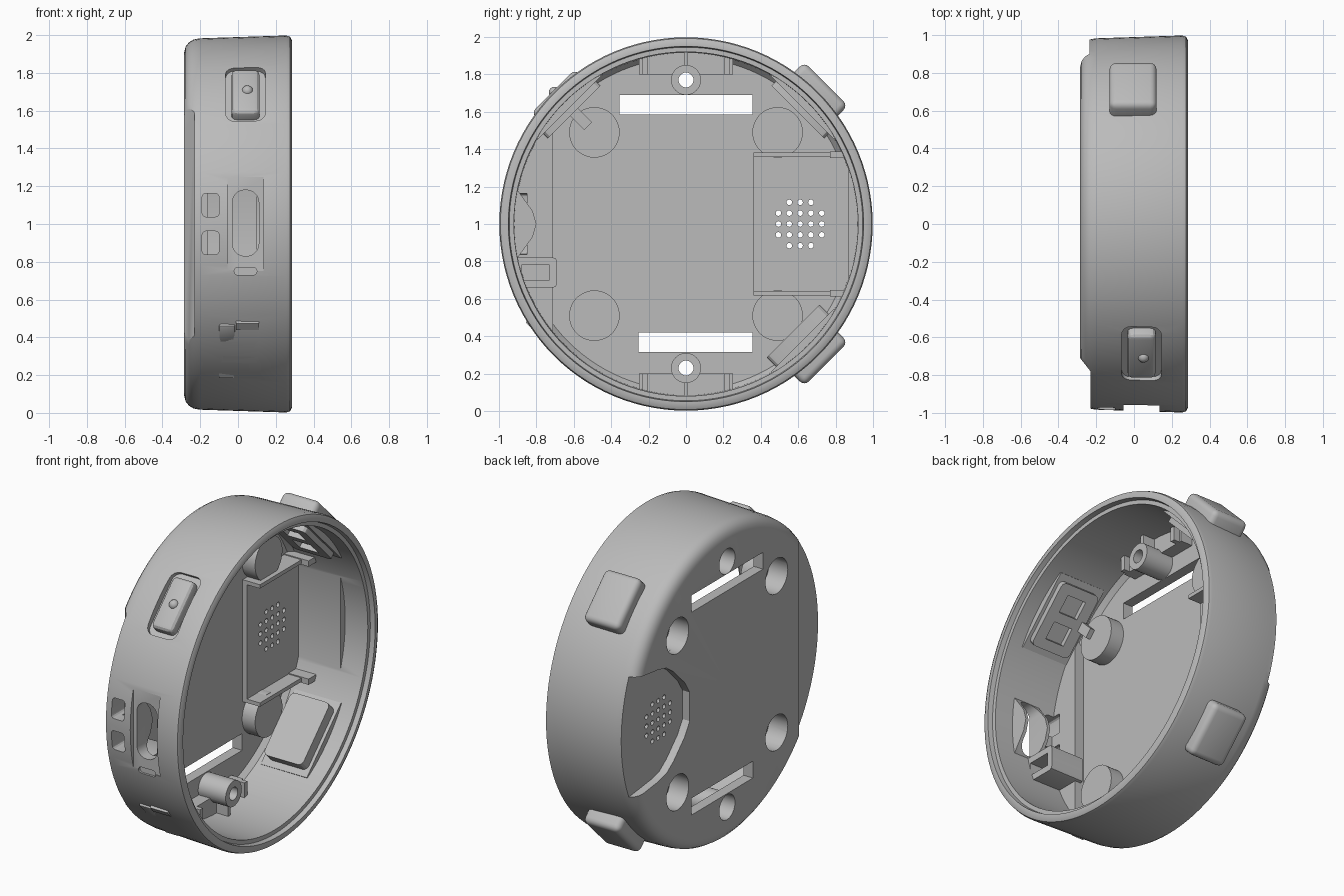
import bpy, bmesh, math
from mathutils import Matrix, Vector

if "Cube" in bpy.data.objects:
    bpy.data.objects.remove(bpy.data.objects["Cube"], do_unlink=True)

grey = bpy.data.materials.new("plain grey")
grey.use_nodes = True
grey.diffuse_color = (0.5, 0.5, 0.5, 1)
grey.node_tree.nodes["Principled BSDF"].inputs["Base Color"].default_value = (0.5, 0.5, 0.5, 1)


def finish(name, bm):
    bmesh.ops.recalc_face_normals(bm, faces=bm.faces)
    mesh = bpy.data.meshes.new(name)
    bm.to_mesh(mesh)
    bm.free()
    mesh.materials.append(grey)
    obj = bpy.data.objects.new(name, mesh)
    bpy.context.collection.objects.link(obj)
    return obj


def activate(obj):
    bpy.ops.object.select_all(action='DESELECT')
    obj.select_set(True)
    bpy.context.view_layer.objects.active = obj


def radial(angle):
    """Frame on the rim: local y is along the rim, local z points outward."""
    return Matrix.Translation((0, 0, 1)) @ Matrix.Rotation(math.radians(angle - 90), 4, 'X')


def box(name, xr, yr, zr, frame=None, bevel=0, steps=3, axis=None):
    """Box from ranges; with an axis only edges along that axis are rounded."""
    bm = bmesh.new()
    bmesh.ops.create_cube(bm, size=1)
    for v in bm.verts:
        v.co = Vector([(a + b) / 2 + c * (b - a) for c, (a, b) in zip(v.co, (xr, yr, zr))])
    if bevel:
        edges = [e for e in bm.edges if axis is None or
                 abs((e.verts[0].co - e.verts[1].co)[axis]) > 1e-5]
        bmesh.ops.bevel(bm, geom=edges, offset=bevel, segments=steps, profile=0.5, affect='EDGES')
    if frame:
        bm.transform(frame)
    return finish(name, bm)


def prism(name, pts, x0, x1):
    """Outline in (y, z) extruded along x."""
    bm = bmesh.new()
    face = bm.faces.new([bm.verts.new((x0, y, z)) for y, z in pts])
    out = bmesh.ops.extrude_face_region(bm, geom=[face])
    bmesh.ops.translate(bm, vec=(x1 - x0, 0, 0),
                        verts=[g for g in out["geom"] if isinstance(g, bmesh.types.BMVert)])
    return finish(name, bm)


def rod(name, y, z, r, x0, x1, n=32):
    ring = [math.tau * i / n for i in range(n)]
    return prism(name, [(y + r * math.cos(a), z + r * math.sin(a)) for a in ring], x0, x1)


def boolean(obj, tool, mode='DIFFERENCE', keep=False):
    mod = obj.modifiers.new("cut", 'BOOLEAN')
    mod.operation, mod.solver, mod.object = mode, 'EXACT', tool
    activate(obj)
    bpy.ops.object.modifier_apply(modifier=mod.name)
    if not keep:
        bpy.data.objects.remove(tool, do_unlink=True)


def rim_block(name, xr, yr, zr):
    """Block trimmed to the inside of the round wall."""
    obj = rod(name, 0, 1, 0.94, xr[0], xr[1], 96)
    boolean(obj, box("trim", (-1, 1), yr, zr), 'INTERSECT')
    return obj


# Round shell, turned about the x axis
profile = [(-.285, 0), (-.285, .91), (-.277, .94), (-.26, .962), (-.235, .977), (-.2, .983),
           (.255, .998), (.275, .992), (.285, .972), (.285, .95), (.255, .945), (.255, .92),
           (-.19, .915), (-.22, .89), (-.22, 0)]
bm = bmesh.new()
verts = [bm.verts.new((x, 0, 1 + r)) for x, r in profile]
edges = [bm.edges.new(p) for p in zip(verts, verts[1:])]
bmesh.ops.spin(bm, geom=verts + edges, cent=(0, 0, 1), axis=(1, 0, 0),
               angle=math.tau, steps=112, use_duplicate=False)
bmesh.ops.remove_doubles(bm, verts=bm.verts, dist=1e-4)
shell = finish("case_shell", bm)

# Raised inner floors and the flat pad on the rear wall
for args in (("front_floor", (-.25, -.16), (-1, -.71), (.3, 1.7)),
             ("speaker_floor", (-.25, -.19), (.36, 1), (.64, 1.36)),
             ("rear_pad", (-.25, .1), (.87, 1), (.66, 1.34))):
    boolean(shell, rim_block(*args), 'UNION')

# Magnet bosses, floor screw posts
for y in (-.49, .49):
    for z in (.51, 1.49):
        boolean(shell, rod("boss", y, z, .135, -.25, -.13, 40), 'UNION')
for s in (-1, 1):
    zc = 1 + s * .77
    boolean(shell, rim_block("screw_ledge", (-.25, -.14), (-.25, .25),
                             sorted((1 + s * .8, 1 + s * .96))), 'UNION')
    boolean(shell, rod("screw_post", 0, zc, .08, -.25, -.03), 'UNION')

# Outside recesses of the back: front chord step and speaker pocket
chord = bmesh.new()
step = [(-.5, -.71), (-.285, -.71), (-.23, -.78), (-.23, -1.2), (-.5, -1.2)]
face = chord.faces.new([chord.verts.new((x, y, .2)) for x, y in step])
ext = bmesh.ops.extrude_face_region(chord, geom=[face])
bmesh.ops.translate(chord, vec=(0, 0, 1.6),
                    verts=[g for g in ext["geom"] if isinstance(g, bmesh.types.BMVert)])
boolean(shell, finish("chord_cut", chord))
half = [(1.1, .4), (.68, .35), (.6, .33), (.53, .28), (.42, .17), (.37, .09)]
boolean(shell, prism("pocket_cut", [(y, 1 + z) for y, z in half] +
                     [(y, 1 - z) for y, z in reversed(half)], -.5, -.235))

# Holes through the back: strap slots, magnets, screws, speaker grille
boolean(shell, box("slot", (-.5, -.1), (-.355, .355), (1.585, 1.69)))
boolean(shell, box("slot", (-.5, -.1), (-.255, .355), (.315, .42)))
for y in (-.49, .49):
    for z in (.51, 1.49):
        boolean(shell, rod("magnet_hole", y, z, .11, -.5, -.155))
for z in (.23, 1.77):
    boolean(shell, rod("screw_hole", 0, z, .04, -.5, .1, 24))
    boolean(shell, rod("screw_sink", 0, z, .078, -.5, -.13))
for i in range(-2, 3):
    for j in range(-2, 3):
        if abs(i * j) < 4:
            boolean(shell, rod("grille_hole", .61 + i * .058, 1 + j * .058, .015, -.4, -.1, 12))

# Port on the front wall: inner bump, flat, capsule slot, two windows and a small slit
bump = [(-.93, 1.2), (-.9, 1.18), (-.82, 1.07), (-.8, 1.0), (-.82, .93), (-.9, .82), (-.93, .8)]
boolean(shell, prism("port_bump", bump, -.05, .13), 'UNION')
boolean(shell, box("flat_cut", (-.055, .135), (-1.2, -.957), (.75, 1.25)))
boolean(shell, box("port_cut", (-.03, .11), (-1.2, -.7), (.83, 1.18), None, .065, 5, 1))
for z in (.9, 1.1):
    boolean(shell, box("window_cut", (-.19, -.1), (-1.2, -.85), (z - .062, z + .062), None, .02, 3, 1))
boolean(shell, box("slit_cut", (-.02, .1), (-1.2, -.94), (.73, .77), None, .018, 3, 1))

# Upper front button recess and lower front switch openings
boolean(shell, box("button_recess", (-.065, .145), (-.2, .2), (.945, 1.2), radial(135), .05, 4, 2))
boolean(shell, box("switch_recess", (-.1, .11), (-.21, .21), (.945, 1.2), radial(223)))
for t in (-.13, .01):
    boolean(shell, box("switch_window", (-.08, .085), (t - .05, t + .05), (.8, 1.2), radial(223)))

parts = [shell]

# Recessed front button with its bump
parts.append(box("front_button", (-.035, .115), (-.165, .165), (.88, 1.005), radial(135), .03, 3))
bm = bmesh.new()
bmesh.ops.create_uvsphere(bm, u_segments=16, v_segments=8, radius=.03)
bm.transform(radial(135) @ Matrix.Translation((.05, 0, .995)))
parts.append(finish("front_button_dot", bm))

# Two large raised rear buttons
for name, a in (("upper_rear_button", 45), ("lower_rear_button", -45)):
    parts.append(box(name, (-.13, .12), (-.165, .165), (.9, 1.06), radial(a), .035, 4))

# Switch tabs in the lower front opening
parts.append(box("switch_slider", (-.1, -.015), (.06, .18), (.93, .985), radial(223), .01, 2))
parts.append(box("switch_stop", (-.01, .11), (.15, .2), (.93, .985), radial(223)))
parts.append(box("switch_top_tab", (-.1, -.02), (-.21, -.16), (.93, .97), radial(223)))

# Inner frames with two openings behind each button
for name, a, depth in (("front_frame", 135, .845), ("upper_rear_frame", 45, .845),
                       ("lower_rear_frame", -45, .81)):
    frame = box(name, (-.13, .14), (-.2, .2), (depth, .89), radial(a), .03, 3, 2)
    for t in (-.085, .085):
        boolean(frame, box("frame_cut", (-.06, .07), (t - .055, t + .055), (.7, .875), radial(a)))
    parts.append(frame)
    parts.append(box(name + "_seat", (-.16, .16), (-.24, .24), (.88, .925), radial(a)))
parts.append(box("upper_front_arm", (-.18, -.1), (-.03, .03), (.74, .86), radial(135)))

# Rails beside the speaker, bracket near the port, ribs by the screw posts
for s in (-1, 1):
    z = 1 + s * .37
    parts.append(box("speaker_rail", (-.23, -.1), (.36, .86), (z - .012, z + .012)))
    parts.append(box("speaker_rail_end", (-.23, -.05), (.77, .86), (z - .018, z + .018)))
    z = 1 + s * .88
    parts.append(box("screw_rib", (-.15, -.06), (-.012, .012), (z - .05, z + .05)))
    for y in (-.22, .22):
        parts.append(box("screw_ledge_side", (-.15, -.1), (y - .015, y + .015),
                         sorted((1 + s * .8, 1 + s * .9))))
bracket = box("port_bracket", (-.2, .03), (-.92, -.69), (.66, .82), None, .02, 2, 0)
boolean(bracket, box("bracket_cut", (-.12, .2), (-.88, -.73), (.7, .78)))
parts.append(bracket)

for obj in parts:
    activate(obj)
    bpy.ops.object.shade_smooth_by_angle(angle=math.radians(28))
